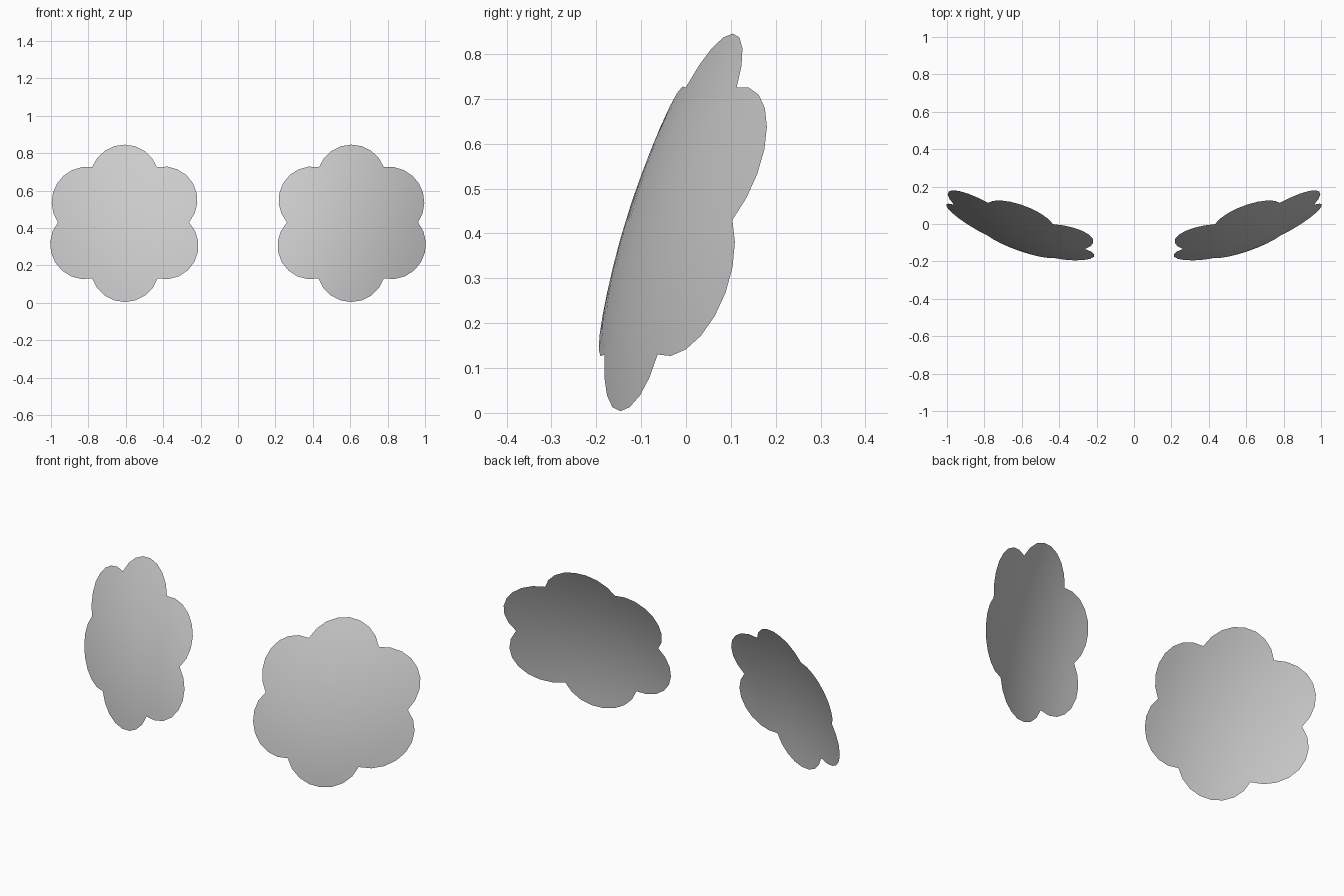
import bpy, bmesh, math
from mathutils import Vector

if "Cube" in bpy.data.objects:
    bpy.data.objects.remove(bpy.data.objects["Cube"])

CENTRE = Vector((0.6, 0.425))
RINGS, ARC_STEPS = 8, 8

# Notches between the six petals and the tip of each petal (x, z)
NOTCHES = [(0.433, 0.725), (0.78, 0.725), (0.963, 0.43),
           (0.78, 0.13), (0.43, 0.13), (0.262, 0.43)]
TIPS = [(0.595, 0.845), (0.972, 0.63), (0.967, 0.2),
        (0.595, 0.004), (0.247, 0.197), (0.246, 0.647)]


def arc(a, m, b, steps):
    """Points on the circle through a, m, b, from a up to but excluding b."""
    a, m, b = Vector(a), Vector(m), Vector(b)
    d = 2 * (a.x * (m.y - b.y) + m.x * (b.y - a.y) + b.x * (a.y - m.y))
    sa, sm, sb = a.length_squared, m.length_squared, b.length_squared
    c = Vector(((sa * (m.y - b.y) + sm * (b.y - a.y) + sb * (a.y - m.y)) / d,
                (sa * (b.x - m.x) + sm * (a.x - b.x) + sb * (m.x - a.x)) / d))
    r = (a - c).length
    start = math.atan2(a.y - c.y, a.x - c.x)
    end = math.atan2(b.y - c.y, b.x - c.x)
    sweep = -((start - end) % (2 * math.pi))     # petals run clockwise
    return [c + r * Vector((math.cos(start + sweep * i / steps),
                            math.sin(start + sweep * i / steps)))
            for i in range(steps)]


def on_dome(p):
    """Lift an (x, z) point onto the tilted, forward-bulging lens surface."""
    u, w = p - CENTRE
    y = -0.076 + 0.327 * u + 0.298 * w + 0.45 * u * u - 0.02 * u * w + 0.3 * w * w
    return (p.x, y, p.y)


# Flower outline
outline = []
for i in range(6):
    outline += arc(NOTCHES[i], TIPS[i], NOTCHES[(i + 1) % 6], ARC_STEPS)

# Curved lens sheet made of concentric rings
bm = bmesh.new()
hub = bm.verts.new(on_dome(CENTRE))
rings = [[bm.verts.new(on_dome(CENTRE.lerp(p, k / RINGS))) for p in outline]
         for k in range(1, RINGS + 1)]
n = len(outline)
for i in range(n):
    j = (i + 1) % n
    bm.faces.new((hub, rings[0][j], rings[0][i]))
    for inner, outer in zip(rings, rings[1:]):
        bm.faces.new((inner[i], inner[j], outer[j], outer[i]))
bm.normal_update()
for f in bm.faces:
    if f.normal.y > 0:
        f.normal_flip()
    f.smooth = True
mesh = bpy.data.meshes.new("flower_lenses")
bm.to_mesh(mesh)
bm.free()

# Mirrored pair
lenses = bpy.data.objects.new("flower_lenses", mesh)
bpy.context.collection.objects.link(lenses)
mirror = lenses.modifiers.new("Mirror", 'MIRROR')
mirror.use_axis = (True, False, False)
mirror.use_mirror_merge = False
